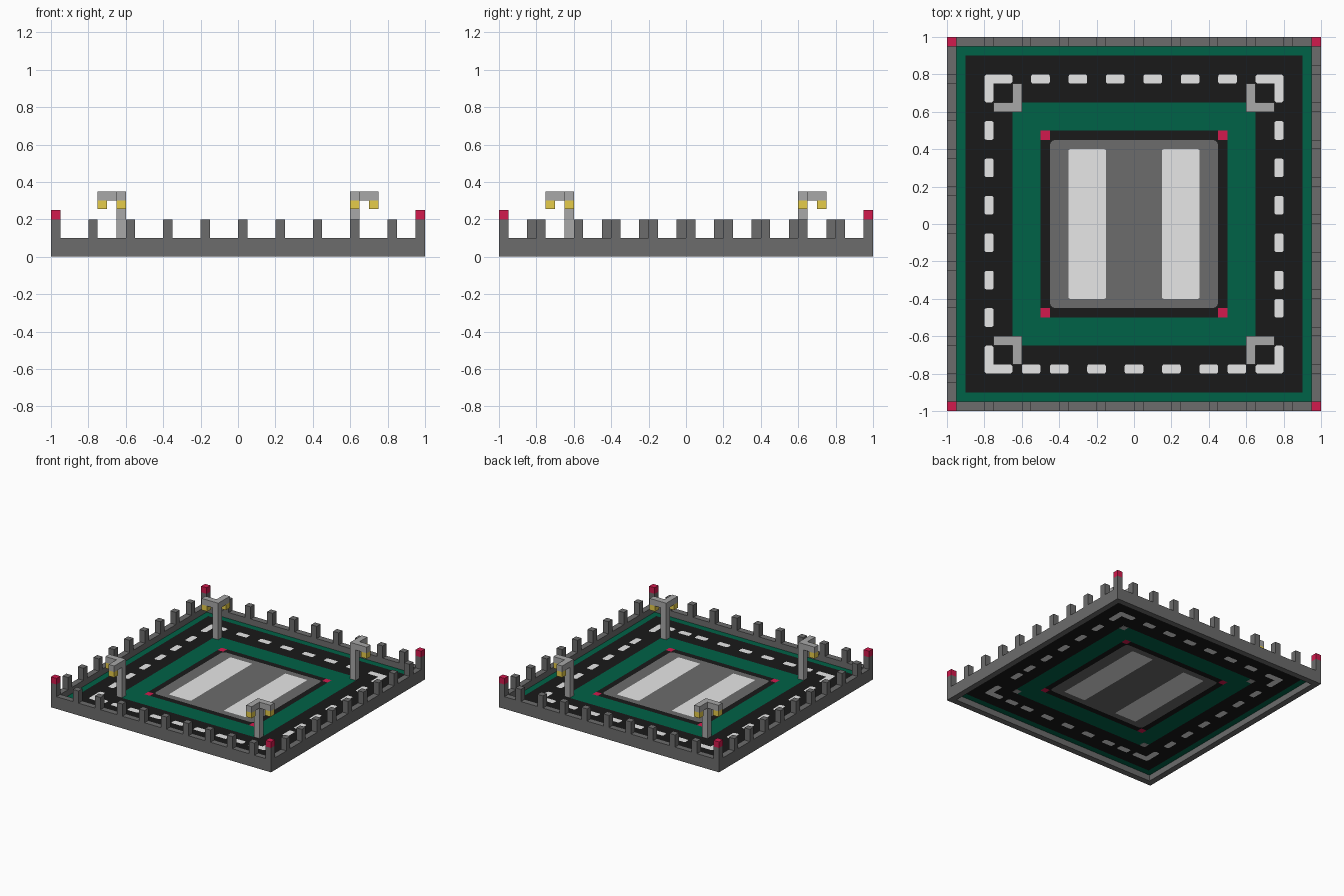
import bpy, bmesh, math

if "Cube" in bpy.data.objects:
    bpy.data.objects.remove(bpy.data.objects["Cube"])


def material(name, r, g, b):
    lin = [((c / 255 + 0.055) / 1.055) ** 2.4 if c > 10 else c / 255 / 12.92 for c in (r, g, b)]
    m = bpy.data.materials.new(name)
    m.diffuse_color = (*lin, 1)
    m.use_nodes = True
    m.node_tree.nodes["Principled BSDF"].inputs["Base Color"].default_value = m.diffuse_color
    return m


WALL = material("dark grey stone", 108, 108, 108)
GREEN = material("grass green", 0, 98, 71)
BLACK = material("asphalt black", 25, 25, 25)
WHITE = material("marking white", 232, 232, 232)
STEEL = material("light grey metal", 168, 168, 168)
RED = material("signal red", 210, 25, 77)
YELLOW = material("lamp yellow", 230, 204, 74)


def finish(name, bm, mat):
    me = bpy.data.meshes.new(name)
    bm.to_mesh(me)
    bm.free()
    me.materials.append(mat)
    ob = bpy.data.objects.new(name, me)
    bpy.context.collection.objects.link(ob)
    return ob


def rect(x0, x1, y0, y1, r=0.0):
    """Rectangle outline, with rounded corners if r > 0."""
    if r == 0:
        return [(x0, y0), (x1, y0), (x1, y1), (x0, y1)]
    pts = []
    centres = [(x1 - r, y1 - r), (x0 + r, y1 - r), (x0 + r, y0 + r), (x1 - r, y0 + r)]
    for k, (cx, cy) in enumerate(centres):
        for s in range(4):
            a = math.radians(90 * k + 30 * s)
            pts.append((cx + r * math.cos(a), cy + r * math.sin(a)))
    return pts


def square(h, r=0.0):
    return rect(-h, h, -h, h, r)


def solids(name, mat, outlines, z0, z1):
    """Extrude closed outlines from z0 to z1."""
    bm = bmesh.new()
    for o in outlines:
        f = bm.faces.new([bm.verts.new((x, y, z0)) for x, y in o])
        ext = bmesh.ops.extrude_face_region(bm, geom=[f], use_keep_orig=True)
        vs = [v for v in ext["geom"] if isinstance(v, bmesh.types.BMVert)]
        bmesh.ops.translate(bm, verts=vs, vec=(0, 0, z1 - z0))
    bmesh.ops.recalc_face_normals(bm, faces=bm.faces)
    return finish(name, bm, mat)


FLOOR = 0.05


def sheet(name, mat, loops):
    """Flat ground area between the outlines; inner outlines become holes."""
    bm = bmesh.new()
    for o in loops:
        vs = [bm.verts.new((x, y, FLOOR)) for x, y in o]
        for i, v in enumerate(vs):
            bm.edges.new((vs[i - 1], v))
    bmesh.ops.triangle_fill(bm, edges=bm.edges[:], use_beauty=True, normal=(0, 0, 1))
    for f in bm.faces:
        f.normal_update()
        if f.normal.z < 0:
            f.normal_flip()
    return finish(name, bm, mat)


def mirrored(outline):
    return [[(sx * x, sy * y) for x, y in outline] for sx in (-1, 1) for sy in (-1, 1)]


# Road dashes, each 0.1 long, given by the start of the dash
R = 0.012
even = [-.55 + .2 * i for i in range(6)]
dashes = [rect(-.8, -.75, a, a + .1, R) for a in even]
dashes += [rect(.75, .8, a, a + .1, R) for a in [-.5, -.35] + even[2:]]
dashes += [rect(a, a + .1, .75, .8, R) for a in even]
dashes += [rect(a, a + .1, -.8, -.75, R) for a in (-.6, -.45, -.25, -.05, .15, .35, .5)]
corner = [(.66, .75), (.75, .75), (.75, .66), (.76, .65), (.79, .65), (.8, .66),
          (.8, .79), (.79, .8), (.66, .8), (.65, .79), (.65, .76)]
marks = dashes + mirrored(corner)

# Ground, road and landing pad: one flat floor cut into coloured areas
bars = [rect(s * .25 - .1, s * .25 + .1, -.4, .4, .008) for s in (-1, 1)]
notched = [(.5, -.45), (.5, .45), (.45, .45), (.45, .5), (-.45, .5), (-.45, .45),
           (-.5, .45), (-.5, -.45), (-.45, -.45), (-.45, -.5), (.45, -.5), (.45, -.45)]
sheet("grass_border", GREEN, [square(.95), square(.9)])
sheet("road", BLACK, [square(.9), square(.65)] + marks)
sheet("road_markings", WHITE, marks)
sheet("inner_lawn", GREEN, [square(.65), square(.5)])
sheet("pad_border", BLACK, [notched, square(.45, .03)])
sheet("pad_corner_lights", RED, mirrored(rect(.45, .5, .45, .5)))
sheet("pad_surface", WALL, [square(.45, .03)] + bars)
sheet("pad_bars", WHITE, bars)

# Perimeter wall: one closed square ring
bm = bmesh.new()
rings = [[bm.verts.new((x, y, z)) for x, y in square(h)]
         for h, z in ((1, 0), (1, .1), (.95, .1), (.95, 0))]
for k in range(4):
    a, b = rings[k], rings[(k + 1) % 4]
    for i in range(4):
        j = (i + 1) % 4
        bm.faces.new((a[i], a[j], b[j], b[i]))
bmesh.ops.recalc_face_normals(bm, faces=bm.faces)
finish("wall", bm, WALL)

# Battlements: the left side is shifted by one post width
posts = mirrored(rect(.95, 1, .95, 1))
for i in range(9):
    a = -.8 + .2 * i
    posts += [rect(a, a + .05, -1, -.95), rect(a, a + .05, .95, 1),
              rect(.95, 1, a, a + .05), rect(-1, -.95, a - .05, a)]
solids("battlements", WALL, posts, .1, .2)
solids("corner_caps", RED, mirrored(rect(.95, 1, .95, 1)), .2, .25)

# Street lamps: post, two arms at the top, a lamp under each arm end
solids("lamp_posts", STEEL, mirrored(rect(.6, .65, .6, .65)), FLOOR - .001, .3)
arms = [(.6, .6), (.75, .6), (.75, .65), (.65, .65), (.65, .75), (.6, .75)]
solids("lamp_arms", STEEL, mirrored(arms), .3, .35)
bulbs = mirrored(rect(.7, .75, .6, .65)) + mirrored(rect(.6, .65, .7, .75))
solids("lamp_heads", YELLOW, bulbs, .255, .3)
